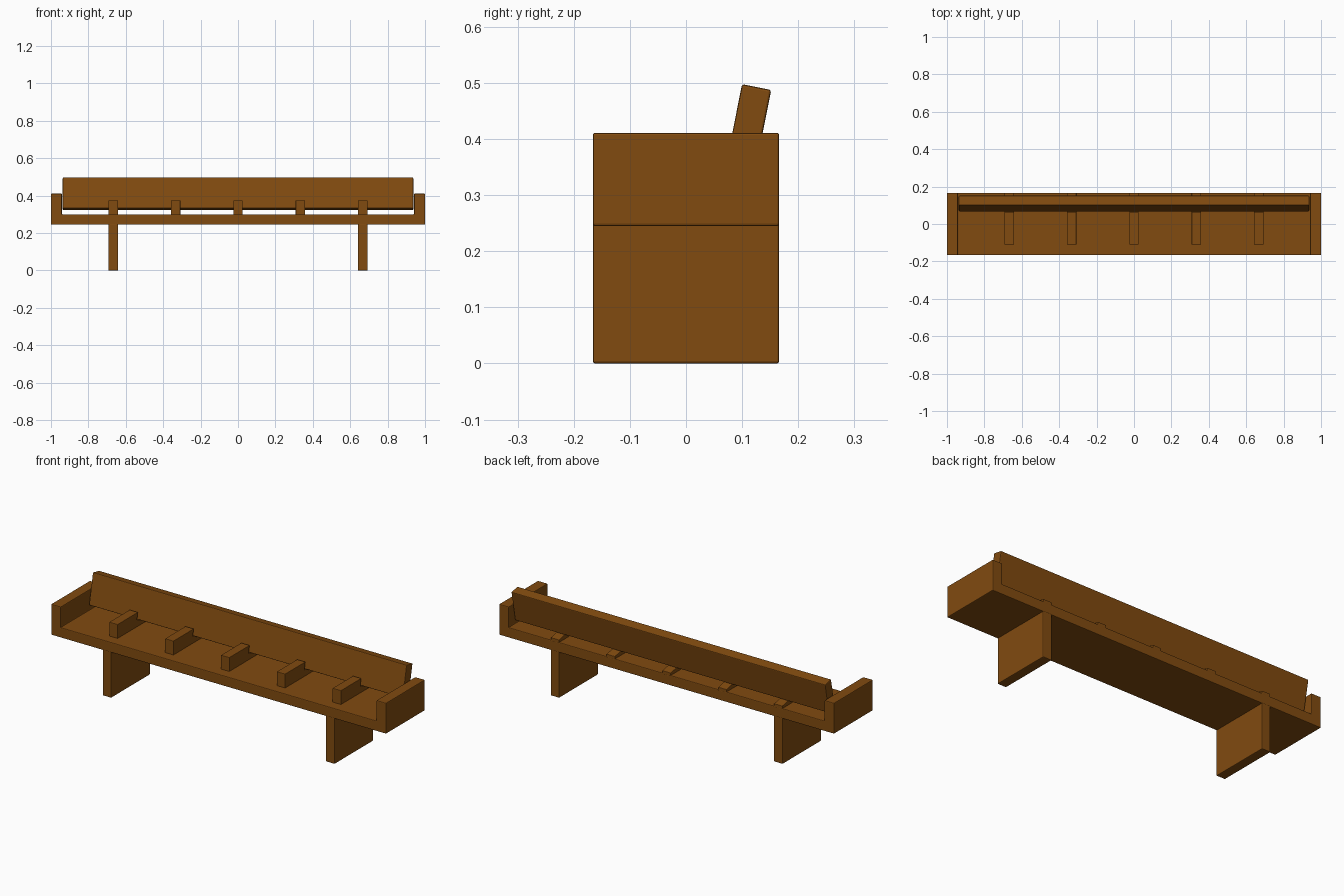
import bpy, bmesh, math

if "Cube" in bpy.data.objects:
    bpy.data.objects.remove(bpy.data.objects["Cube"])

wood = bpy.data.materials.new("wood")
wood.diffuse_color = (0.22, 0.07, 0.005, 1)
wood.use_nodes = True
wood.node_tree.nodes["Principled BSDF"].inputs["Base Color"].default_value = wood.diffuse_color


def extrude(name, profile, axis, lo, hi, bevel=0.004):
    """Extrude a 2D profile along x (profile is y,z) or y (profile is x,z)."""
    bm = bmesh.new()
    place = (lambda a, b: (lo, a, b)) if axis == 'x' else (lambda a, b: (a, lo, b))
    face = bm.faces.new([bm.verts.new(place(a, b)) for a, b in profile])
    new = bmesh.ops.extrude_face_region(bm, geom=[face])["geom"]
    d = hi - lo
    bmesh.ops.translate(bm, verts=[v for v in new if isinstance(v, bmesh.types.BMVert)],
                        vec=(d, 0, 0) if axis == 'x' else (0, d, 0))
    bmesh.ops.recalc_face_normals(bm, faces=bm.faces)
    me = bpy.data.meshes.new(name)
    bm.to_mesh(me)
    bm.free()
    ob = bpy.data.objects.new(name, me)
    bpy.context.collection.objects.link(ob)
    me.materials.append(wood)
    # slightly eased edges
    if bevel:
        m = ob.modifiers.new("eased_edges", 'BEVEL')
        m.width = bevel
        m.segments = 2
        m.limit_method = 'ANGLE'
    return ob


D = 0.166          # half depth
SEAT, UNDER, ARM = 0.30, 0.245, 0.411

# seat plank with raised ends, one U-shaped profile
extrude("seat_tray", [(-1, UNDER), (1, UNDER), (1, ARM), (0.942, ARM), (0.942, SEAT),
                      (-0.942, SEAT), (-0.942, ARM), (-1, ARM)], 'y', -D, D)

# slab legs
for side, name in ((-1, "left_leg"), (1, "right_leg")):
    c = side * 0.667
    extrude(name, [(-D, 0), (D, 0), (D, UNDER + 0.005), (-D, UNDER + 0.005)],
            'x', c - 0.026, c + 0.026)

# tilted backrest board
t = math.radians(11.3)
up = (math.sin(t), math.cos(t))
back = (math.cos(t), -math.sin(t))
y0, z0, h, w = 0.067, 0.333, 0.168, 0.053
extrude("backrest", [(y0, z0), (y0 + back[0] * w, z0 + back[1] * w),
                     (y0 + back[0] * w + up[0] * h, z0 + back[1] * w + up[1] * h),
                     (y0 + up[0] * h, z0 + up[1] * h)], 'x', -0.937, 0.937)

# notched brackets carrying the backrest
for i in range(5):
    c = (i - 2) / 3
    extrude(f"bracket_{i + 1}", [(-0.11, SEAT - 0.005), (D, SEAT - 0.005), (D, 0.313),
                                 (0.056, 0.335), (0.064, 0.375), (-0.11, 0.375)],
            'x', c - 0.025, c + 0.025, 0.002)
